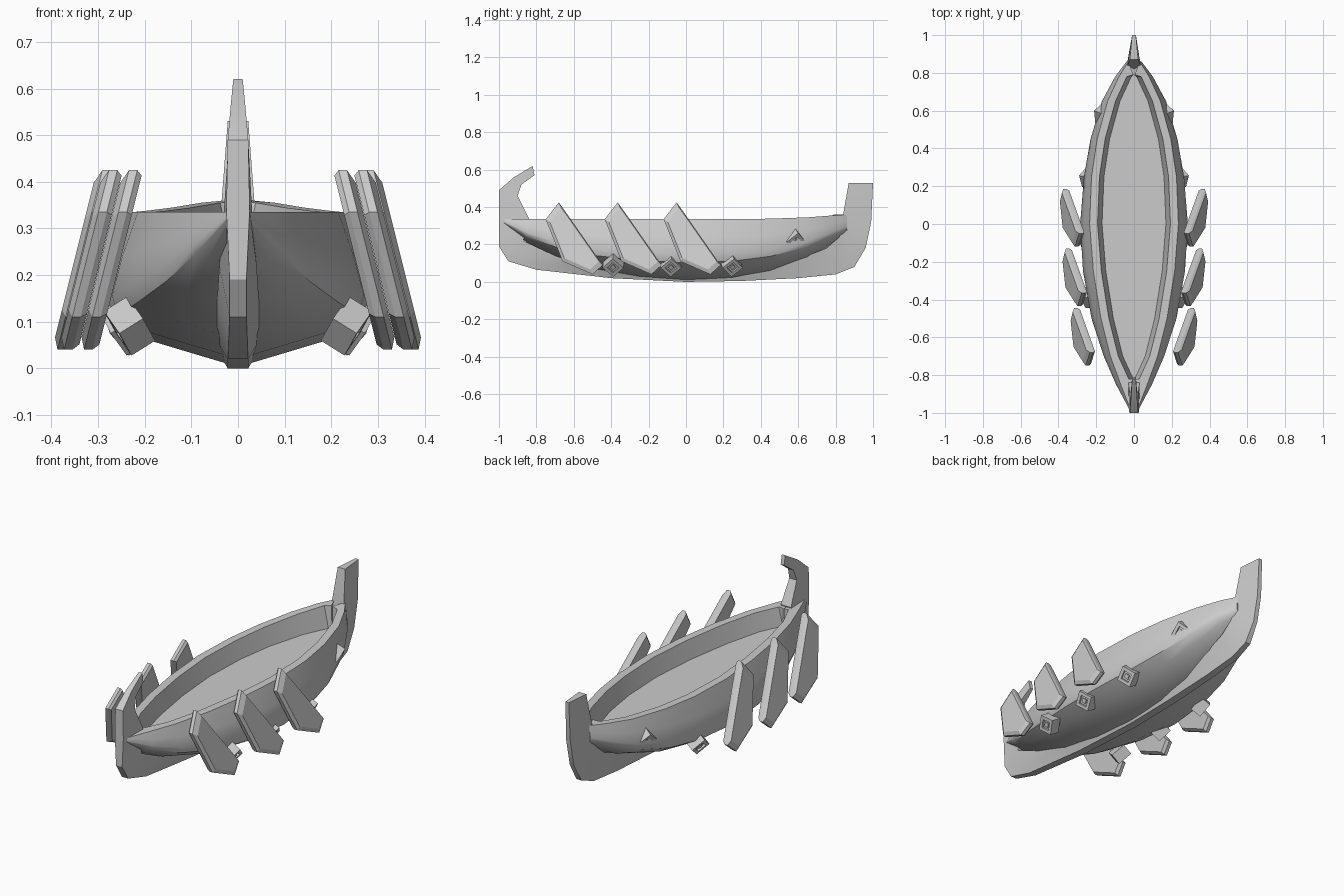
import bpy, bmesh, math
from mathutils import Vector, Matrix

cube = bpy.data.objects.get("Cube")
if cube:
    bpy.data.objects.remove(cube, do_unlink=True)

grey = bpy.data.materials.new("plain grey")
grey.use_nodes = True
grey.diffuse_color = (0.6, 0.6, 0.6, 1)
grey.node_tree.nodes["Principled BSDF"].inputs["Base Color"].default_value = (0.6, 0.6, 0.6, 1)


def finish(name, bm, smooth=None):
    """Turn a bmesh into a named grey object."""
    bmesh.ops.remove_doubles(bm, verts=bm.verts, dist=0.0005)
    bmesh.ops.recalc_face_normals(bm, faces=bm.faces)
    me = bpy.data.meshes.new(name)
    bm.to_mesh(me)
    bm.free()
    me.materials.append(grey)
    ob = bpy.data.objects.new(name, me)
    bpy.context.collection.objects.link(ob)
    if smooth:
        bpy.ops.object.select_all(action='DESELECT')
        ob.select_set(True)
        bpy.context.view_layer.objects.active = ob
        bpy.ops.object.shade_smooth_by_angle(angle=math.radians(smooth))
    return ob


def loft(bm, rings, caps=True):
    """Skin closed rings of equal length, optionally capping both ends."""
    loops = [[bm.verts.new(p) for p in ring] for ring in rings]
    n = len(loops[0])
    for a, b in zip(loops, loops[1:]):
        for i in range(n):
            j = (i + 1) % n
            bm.faces.new((a[i], a[j], b[j], b[i]))
    if caps:
        bm.faces.new(loops[0])
        bm.faces.new(loops[-1])
    return loops


# Hull: stations of y, rim half width, widest half width, bottom z, rim z
stations = [
    (-.99, .015, .02, .32, .335), (-.85, .07, .095, .21, .335),
    (-.7, .125, .16, .125, .335), (-.5, .175, .225, .06, .335),
    (-.25, .215, .27, .02, .335), (0, .235, .285, .003, .335),
    (.25, .225, .265, .015, .335), (.45, .195, .23, .05, .338),
    (.65, .14, .17, .12, .345), (.78, .08, .1, .2, .355),
    (.86, .03, .04, .25, .36)]
floor_z = .24
rings = []
for y, rim, wide, low, top in stations:
    h = top - low
    yi = min(max(y, -.82), .79)
    half = [(wide * .7, y, low + .18 * h), (wide * .95, y, low + .3 * h),
            (wide, y, low + .43 * h), ((wide * .6 + rim * .4), y, low + .7 * h),
            (rim, y, top),
            (max(rim - .042, .004), yi, top),
            (max(rim - .066, .002), yi, floor_z)]
    ring = [(0, y, low)] + half + [(0, yi, floor_z)]
    ring += [(-x, a, b) for x, a, b in reversed(half)]
    rings.append(ring)
bm = bmesh.new()
loft(bm, rings)
finish("hull", bm, 35)

# Keel with curled bow and raised stern post:
# outer y, z, inner y, z, outer half width, inner half width
spine = [
    (-.82, .62, -.81, .57, .01, .01), (-.92, .56, -.88, .52, .016, .016),
    (-1, .49, -.9, .46, .022, .022), (-1, .34, -.84, .34, .025, .03),
    (-1, .19, -.87, .22, .018, .04), (-.95, .11, -.7, .14, .018, .045),
    (-.8, .065, -.55, .09, .02, .045), (-.4, .02, -.35, .05, .022, .04),
    (0, 0, 0, .03, .022, .04), (.3, .005, .35, .06, .022, .04),
    (.6, .02, .6, .12, .02, .045), (.8, .04, .75, .18, .018, .045),
    (.9, .08, .82, .24, .015, .042), (.96, .18, .83, .28, .012, .04),
    (.99, .32, .84, .36, .012, .035), (1, .53, .87, .53, .01, .022)]
bm = bmesh.new()
loft(bm, [[(-a, y, z), (a, y, z), (b, v, w), (-b, v, w)]
          for y, z, v, w, a, b in spine])
finish("keel", bm, 30)

# Oar blades: a slanted outline with a narrower outer face
blade = [(-.07, .335), (0, .425), (.05, .355), (.235, .09), (.18, .04), (.02, .11)]
centre = Vector((.09, .23))


def oar(name, side, y0, x_top):
    def ring(offset, scale):
        pts = []
        for p in blade:
            q = centre + (Vector(p) - centre) * scale
            pts.append((side * (x_top + offset + (.42 - q.y) * .25), y0 + q.x, q.y))
        return pts
    bm = bmesh.new()
    loft(bm, [ring(0, .94), ring(.012, 1), ring(.03, 1), ring(.042, .86)])
    finish(name, bm)


# Hull ports: short square tubes standing on one corner
def port(name, side, loc, normal):
    n = Vector(normal).normalized()
    m = Matrix.Translation(loc) @ n.to_track_quat('Z', 'Y').to_matrix().to_4x4()

    def ring(r, z):
        pts = [m @ Vector((r * math.cos(a * math.pi / 2), r * math.sin(a * math.pi / 2), z))
               for a in range(4)]
        return [(side * p.x, p.y, p.z) for p in pts]
    bm = bmesh.new()
    loft(bm, [ring(.056, -.06), ring(.056, 0), ring(.032, 0),
              ring(.032, -.012), ring(.016, -.012), ring(.016, -.004)])
    finish(name, bm)


for side, label in ((1, "left"), (-1, "right")):
    for i, x_top in enumerate((.205, .248, .262)):
        oar(f"oar_{label}_{i + 1}", side, -.68 + .315 * i, x_top)
    for i, (x, y, z) in enumerate(((.258, -.39, .075), (.268, -.08, .075),
                                   (.262, .25, .075), (.185, .59, .212))):
        port(f"port_{label}_{i + 1}", side, (x, y, z), (.8, .12 * i - .05, -.5))
